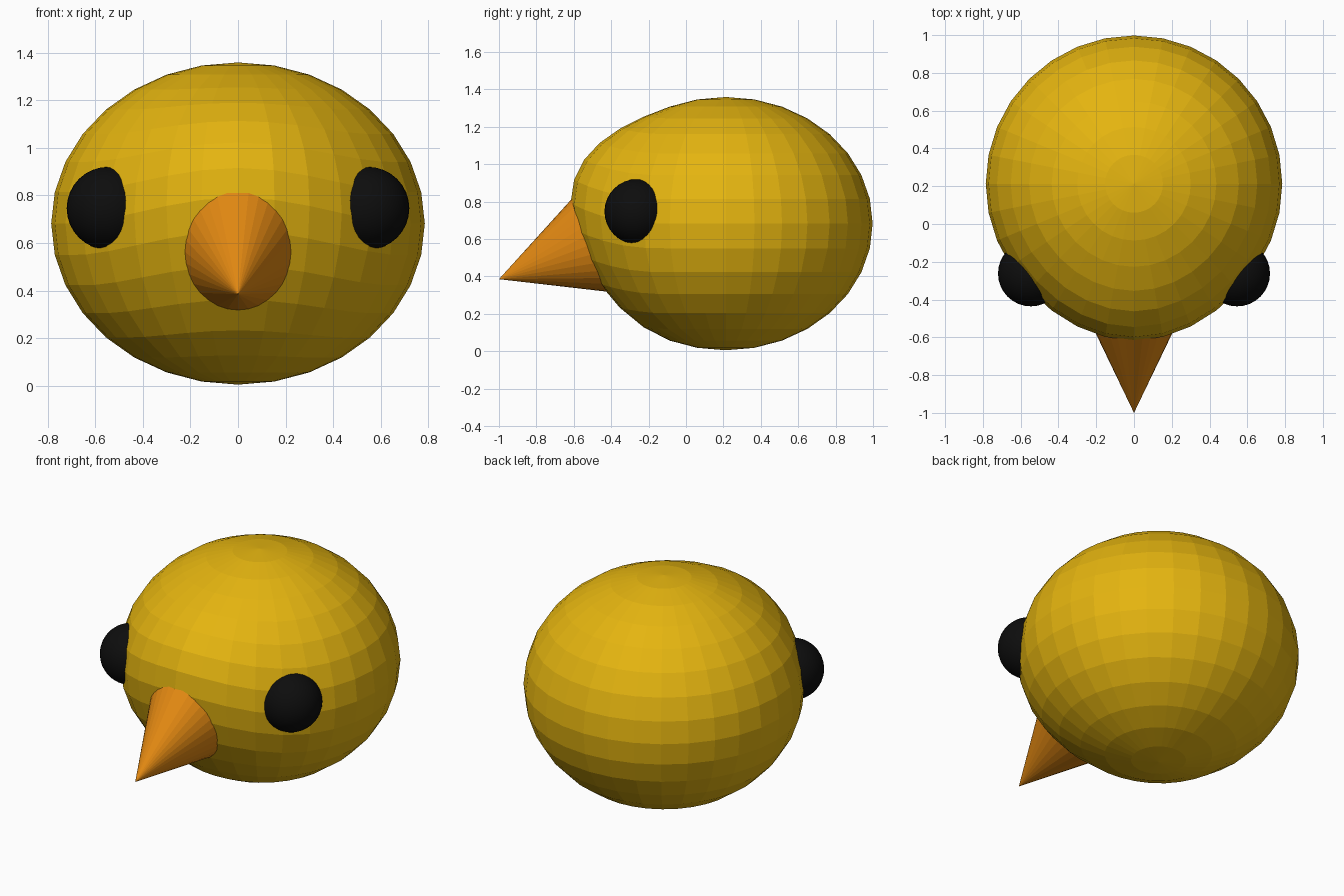
import bpy
import math
from mathutils import Matrix, Vector

cube = bpy.data.objects.get("Cube")
if cube:
    bpy.data.objects.remove(cube, do_unlink=True)


def material(name, rgb):
    mat = bpy.data.materials.new(name)
    mat.use_nodes = True
    mat.diffuse_color = (*rgb, 1)
    mat.node_tree.nodes["Principled BSDF"].inputs["Base Color"].default_value = (*rgb, 1)
    return mat


yellow = material("yellow", (0.78, 0.46, 0.005))
orange = material("orange", (0.77, 0.25, 0.006))
black = material("black", (0.004, 0.004, 0.004))


def finish(name, mat):
    obj = bpy.context.object
    obj.name = name
    obj.data.materials.append(mat)
    return obj


# Head: a squashed faceted sphere, its front nudged forward and up
bpy.ops.mesh.primitive_uv_sphere_add(segments=32, ring_count=16, radius=1)
head = finish("head", yellow)
head.data.transform(Matrix.Translation((0, 0.213, 0.682)) @ Matrix.Diagonal((0.785, 0.785, 0.677, 1)))
face_point = Vector((0, -0.57, 0.68))
for v in head.data.vertices:
    near = max(0, 1 - (v.co - face_point).length / 0.8)
    v.co += Vector((0, -0.045, 0.11)) * near * near * (3 - 2 * near)

# Beak: a slightly narrow cone pointing forward and down
length = 0.67
bpy.ops.mesh.primitive_cone_add(vertices=32, radius1=length * 0.514, radius2=0, depth=length)
beak = finish("beak", orange)
tilt = math.radians(90 + 20.6)
beak.data.transform(
    Matrix.Translation((0, -1, 0.385))
    @ Matrix.Rotation(tilt, 4, "X")
    @ Matrix.Diagonal((0.86, 1, 1, 1))
    @ Matrix.Translation((0, 0, -length / 2)))

# Eyes: smooth balls half sunk into the head
for side, label in ((1, "left"), (-1, "right")):
    bpy.ops.mesh.primitive_uv_sphere_add(
        segments=32, ring_count=16, radius=0.174, location=(side * 0.546, -0.262, 0.746))
    finish(label + "_eye", black)
    bpy.ops.object.shade_smooth()
